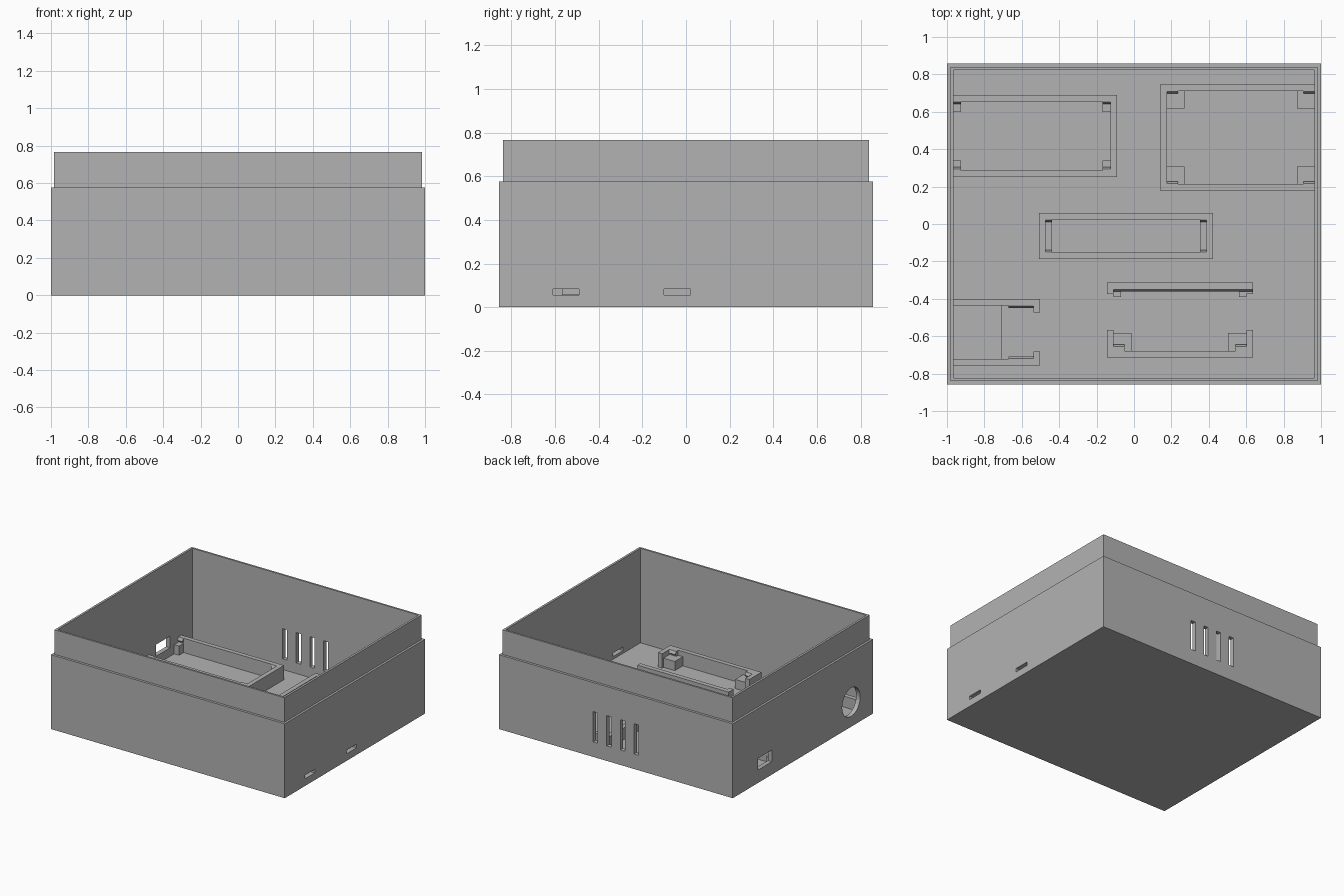
import bpy, bmesh, math
from mathutils import Matrix

if "Cube" in bpy.data.objects:
    bpy.data.objects.remove(bpy.data.objects["Cube"], do_unlink=True)

grey = bpy.data.materials.new("plain grey")
grey.use_nodes = True
grey.diffuse_color = (0.45, 0.45, 0.45, 1)
grey.node_tree.nodes["Principled BSDF"].inputs["Base Color"].default_value = grey.diffuse_color

FLOOR, SINK = 0.034, 0.03
IN_X, IN_Y = 0.966, 0.823
T = 0.035  # bay wall thickness


def finish(name, bm):
    bmesh.ops.recalc_face_normals(bm, faces=bm.faces)
    mesh = bpy.data.meshes.new(name)
    bm.to_mesh(mesh)
    bm.free()
    mesh.materials.append(grey)
    obj = bpy.data.objects.new(name, mesh)
    bpy.context.collection.objects.link(obj)
    return obj


def box(name, x0, x1, y0, y1, z0, z1):
    bm = bmesh.new()
    place = Matrix.Translation(((x0 + x1) / 2, (y0 + y1) / 2, (z0 + z1) / 2))
    bmesh.ops.create_cube(bm, size=1, matrix=place @ Matrix.Diagonal((x1 - x0, y1 - y0, z1 - z0, 1)))
    return finish(name, bm)


def snap(name, x0, x1, y, side, top):
    """Small sloped catch along x, on a wall face at y, pointing to side."""
    bm = bmesh.new()
    section = [(-0.005, 0), (0.003, 0), (0.014, -0.022), (0.003, -0.032), (-0.005, -0.032)]
    ends = [[bm.verts.new((x, y + side * d, top + h)) for d, h in section] for x in (x0, x1)]
    for end in ends:
        bm.faces.new(end)
    for i in range(len(section)):
        j = (i + 1) % len(section)
        bm.faces.new((ends[0][i], ends[0][j], ends[1][j], ends[1][i]))
    return finish(name, bm)


# Open tub with a stepped lip, as stacked rectangles
bm = bmesh.new()
rings = []
for hx, hy, z in [(1, 0.857, 0), (1, 0.857, 0.575), (0.983, 0.838, 0.575),
                  (0.983, 0.838, 0.765), (IN_X, IN_Y, 0.765), (IN_X, IN_Y, FLOOR)]:
    rings.append([bm.verts.new((sx * hx, sy * hy, z))
                  for sx, sy in ((-1, -1), (1, -1), (1, 1), (-1, 1))])
for low, high in zip(rings, rings[1:]):
    for i in range(4):
        j = (i + 1) % 4
        bm.faces.new((low[i], low[j], high[j], high[i]))
bm.faces.new(rings[0])
bm.faces.new(rings[-1])
tub = finish("case_body", bm)

# Openings: back vents, side slots, left-wall window and round hole
cutters = [box("vent_cutter", x - 0.02, x + 0.02, 0.78, 0.9, 0.116, 0.35)
           for x in (-0.175, -0.058, 0.058, 0.175)]
cutters += [box("slot_cutter", 0.9, 1.05, y - 0.06, y + 0.06, 0.055, 0.083) for y in (-0.55, -0.04)]
cutters.append(box("window_cutter", -1.05, -0.93, 0.38, 0.55, 0.10, 0.19))
bm = bmesh.new()
bmesh.ops.create_cone(bm, cap_ends=True, segments=48, radius1=0.11, radius2=0.11, depth=0.12,
                      matrix=Matrix.Translation((-0.99, -0.59, 0.19)) @ Matrix.Rotation(math.pi / 2, 4, "Y"))
cutters.append(finish("round_cutter", bm))
bpy.context.view_layer.objects.active = tub
for cutter in cutters:
    mod = tub.modifiers.new("opening", "BOOLEAN")
    mod.operation, mod.solver, mod.object = "DIFFERENCE", "EXACT", cutter
    bpy.ops.object.modifier_apply(modifier=mod.name)
    bpy.data.objects.remove(cutter, do_unlink=True)


# Back-left bay, open towards the left wall
top = 0.145
for y in (0.25, 0.655):
    box("left_bay_wall", -IN_X, -0.09, y, y + T, SINK, top)
box("left_bay_end", -0.125, -0.09, 0.25, 0.69, SINK, top)
for x in (-IN_X, -0.168):
    box("left_bay_post", x, x + 0.042, 0.29, 0.34, SINK, 0.105)
    box("left_bay_post", x, x + 0.042, 0.60, 0.655, SINK, 0.105)
    snap("left_bay_snap", x, x + 0.042, 0.29, 1, top)
    snap("left_bay_snap", x, x + 0.042, 0.655, -1, top)

# Back-right bay, open towards the right wall
top = 0.125
for y in (0.178, 0.712):
    box("right_bay_wall", 0.14, IN_X, y, y + T, SINK, top)
box("right_bay_end", 0.14, 0.176, 0.178, 0.747, SINK, top)
for x, snap_x in ((0.176, 0.176), (0.871, 0.906)):
    for y in (0.213, 0.618):
        box("right_bay_post", x, x + 0.095, y, y + 0.094, SINK, 0.085)
    snap("right_bay_snap", snap_x, snap_x + 0.058, 0.213, 1, top)
    snap("right_bay_snap", snap_x, snap_x + 0.058, 0.712, -1, top)

# Closed middle bay with a ledge at each end
for y in (-0.187, 0.024):
    box("middle_bay_wall", -0.508, 0.422, y, y + T, SINK, top)
for x in (-0.508, 0.387):
    box("middle_bay_end", x, x + T, -0.187, 0.059, SINK, top)
for x in (-0.473, 0.352):
    box("middle_bay_ledge", x, x + T, -0.152, 0.024, SINK, 0.085)
    snap("middle_bay_snap", x, x + T, -0.152, 1, top)
    snap("middle_bay_snap", x, x + T, 0.024, -1, top)

# Front-right cradle: two facing rails with short returns
top = 0.145
box("cradle_back_rail", -0.145, 0.636, -0.346, -0.313, SINK, top)
box("cradle_front_rail", -0.145, 0.636, -0.715, -0.68, SINK, top)
snap("cradle_back_snap", -0.11, 0.636, -0.346, -1, top)
for side in (-1, 1):
    def span(a, b):
        return sorted((0.2455 + side * a, 0.2455 + side * b))
    box("cradle_front_return", *span(0.355, 0.39), -0.715, -0.567, SINK, top)
    box("cradle_back_post", *span(0.316, 0.355), -0.39, -0.346, SINK, 0.105)
    box("cradle_front_post", *span(0.258, 0.355), -0.68, -0.583, SINK, 0.105)
    box("cradle_tab", *span(0.297, 0.355), -0.68, -0.658, SINK, top)
    snap("cradle_front_snap", *span(0.297, 0.355), -0.658, 1, top)
box("cradle_back_return", -0.145, -0.11, -0.374, -0.346, SINK, top)
box("cradle_back_return", 0.60, 0.636, -0.374, -0.346, SINK, 0.105)

# Front-left socket bay behind the round hole
for y in (-0.757, -0.435):
    box("socket_wall", -IN_X, -0.503, y, y + T, SINK, top)
box("socket_return", -0.538, -0.503, -0.757, -0.682, SINK, top)
box("socket_return", -0.538, -0.503, -0.472, -0.40, SINK, top)
box("socket_step", -IN_X, -0.706, -0.722, -0.435, SINK, 0.06)
snap("socket_snap", -0.67, -0.538, -0.722, 1, top)
snap("socket_snap", -0.67, -0.538, -0.435, -1, top)
